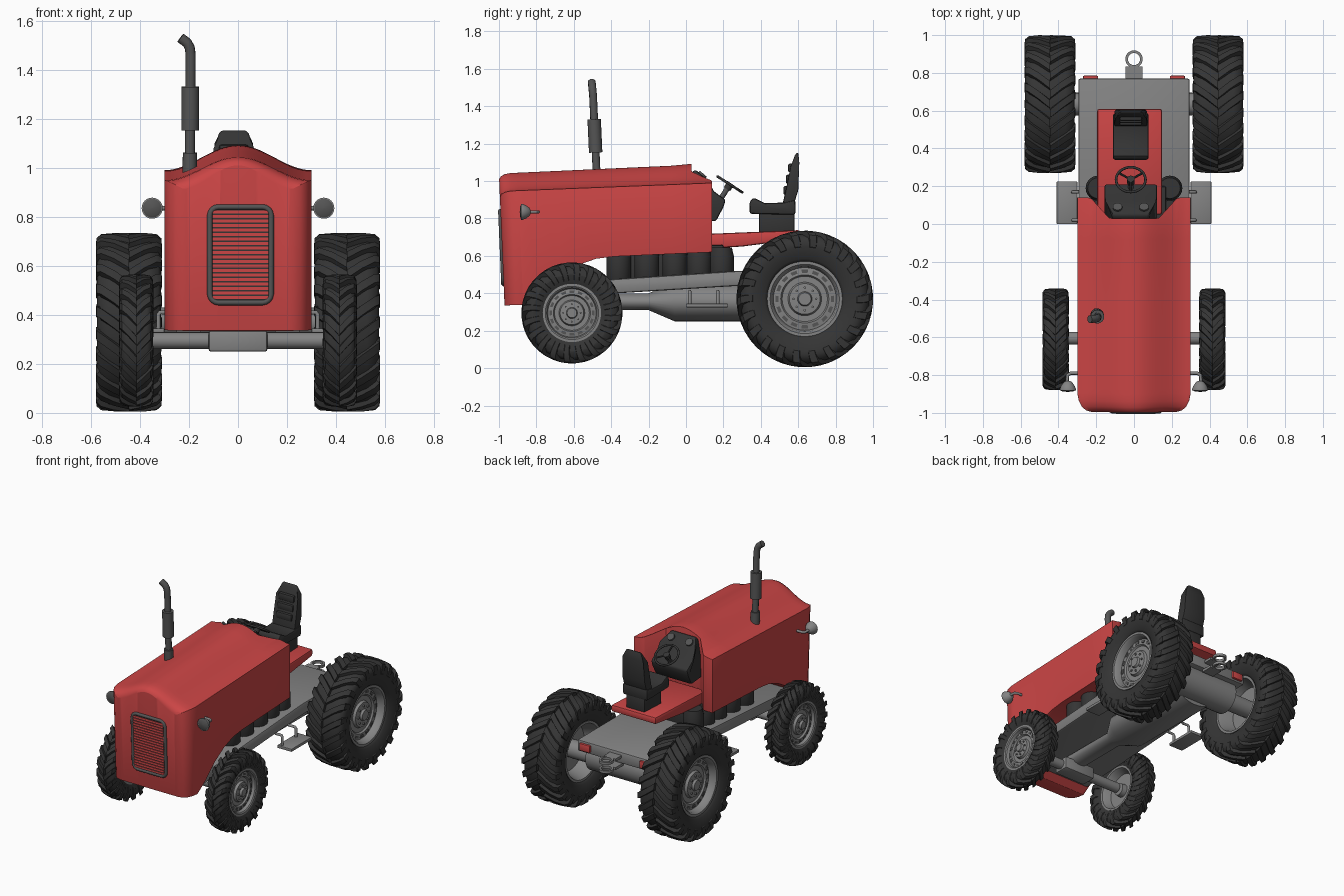
import bpy, bmesh, math
from math import sin, cos, pi, radians
from mathutils import Vector

if "Cube" in bpy.data.objects:
    bpy.data.objects.remove(bpy.data.objects["Cube"])


def material(name, r, g, b):
    m = bpy.data.materials.new(name)
    m.diffuse_color = (r, g, b, 1)
    m.use_nodes = True
    m.node_tree.nodes["Principled BSDF"].inputs["Base Color"].default_value = m.diffuse_color
    return m


RED = material("red_paint", 0.6, 0.06, 0.06)
BLACK = material("black_rubber", 0.035, 0.035, 0.035)
DARK = material("dark_metal", 0.09, 0.09, 0.09)
GREY = material("grey_metal", 0.23, 0.23, 0.23)


def build(name, verts, faces, mat, bevel=0.0, angle=35, segs=2):
    """Mesh object with outward normals, optional bevel, smooth by angle."""
    me = bpy.data.meshes.new(name)
    me.from_pydata([tuple(v) for v in verts], [], faces)
    bm = bmesh.new()
    bm.from_mesh(me)
    bmesh.ops.recalc_face_normals(bm, faces=bm.faces)
    if bevel:
        edges = [e for e in bm.edges if len(e.link_faces) == 2 and e.calc_face_angle() > radians(30)]
        bmesh.ops.bevel(bm, geom=edges, offset=bevel, segments=segs, affect='EDGES', profile=0.5, clamp_overlap=True)
    bm.to_mesh(me)
    bm.free()
    me.materials.append(mat)
    me.shade_smooth()
    me.set_sharp_from_angle(angle=radians(angle))
    ob = bpy.data.objects.new(name, me)
    bpy.context.collection.objects.link(ob)
    return ob


def prism(name, poly, x0, x1, mat, bevel=0.0, taper=lambda y, z: 1.0):
    """Side-view polygon (y, z) extruded across x."""
    n, c, h = len(poly), (x0 + x1) / 2, (x1 - x0) / 2
    verts = [(c + s * h * taper(y, z), y, z) for s in (-1, 1) for y, z in poly]
    faces = [list(range(n)), list(range(n, 2 * n))]
    faces += [(i, (i + 1) % n, n + (i + 1) % n, n + i) for i in range(n)]
    return build(name, verts, faces, mat, bevel)


def box(name, x, y, z, mat, bevel=0.0):
    return prism(name, [(y[0], z[0]), (y[1], z[0]), (y[1], z[1]), (y[0], z[1])], x[0], x[1], mat, bevel)


def lathe(name, prof, centre, axis, mat, segs=32, ring=False, sx=1.0, angle=35):
    """Profile (radius, height) turned around an axis; ring closes the profile on itself."""
    q, c, n = Vector(axis).to_track_quat('Z', 'Y'), Vector(centre), len(prof)
    verts = []
    for k in range(segs):
        a = 2 * pi * k / segs
        for r, h in prof:
            p = c + q @ Vector((r * cos(a), r * sin(a), h))
            verts.append((c.x + (p.x - c.x) * sx, p.y, p.z))
    faces = []
    for k in range(segs):
        a, b = k * n, (k + 1) % segs * n
        faces += [(a + i, a + (i + 1) % n, b + (i + 1) % n, b + i) for i in range(n if ring else n - 1)]
    if not ring:
        faces += [[k * n for k in range(segs)], [k * n + n - 1 for k in range(segs)]]
    return build(name, verts, faces, mat, angle=angle)


def rod(name, a, b, r, mat, segs=20):
    a, b = Vector(a), Vector(b)
    return lathe(name, [(r, 0), (r, (b - a).length)], a, b - a, mat, segs)


def pipe(name, pts, r, mat, cyclic=False):
    cu = bpy.data.curves.new(name, 'CURVE')
    cu.dimensions, cu.bevel_depth, cu.bevel_resolution, cu.use_fill_caps = '3D', r, 3, True
    sp = cu.splines.new('POLY')
    sp.points.add(len(pts) - 1)
    for p, co in zip(sp.points, pts):
        p.co = (*co, 1)
    sp.use_cyclic_u = cyclic
    tmp = bpy.data.objects.new("tmp", cu)
    me = bpy.data.meshes.new_from_object(tmp)
    bpy.data.objects.remove(tmp)
    me.name = name
    me.materials.clear()
    me.materials.append(mat)
    me.shade_smooth()
    me.set_sharp_from_angle(angle=radians(50))
    ob = bpy.data.objects.new(name, me)
    bpy.context.collection.objects.link(ob)


def interp(table, y):
    for (a, va), (b, vb) in zip(table, table[1:]):
        if y <= b:
            return va + (vb - va) * max(0, (y - a) / (b - a))
    return table[-1][1]


# Hood: lofted columns with wheel arch below, arched top and a cowl notch at the back
ARCH = [(-1, .335), (-.87, .34), (-.78, .40), (-.68, .49), (-.58, .55), (-.48, .585), (-.38, .597), (.14, .62)]
WIDTH = [(-1, .225), (-.99, .255), (-.97, .277), (-.94, .292), (-.9, .3), (.14, .3)]
DROP = [(-1, .03), (-.99, .015), (-.97, .005), (-.94, 0), (.14, 0)]
ys = [-1, -.99, -.97, -.94, -.9, -.87, -.78, -.68, -.58, -.48, -.38, -.08, .14]
N = 33
verts, faces = [], []
for y in ys:
    w, t, d = interp(WIDTH, y), (y + 1) / 1.14, interp(DROP, y)
    for top in (1, 0):
        for i in range(N):
            u = -1 + 2 * i / (N - 1)
            zs, zt = .945 + .045 * t - d, 1.04 + .052 * t - d
            z = zs + (zt - zs) * (.5 + .5 * cos(pi * u)) if top else interp(ARCH, y)
            yy = y + (.03 * (1 - (z - .33) / .7) if y <= -.9 else 0)
            if y == ys[-1]:
                yy -= .11 * min(1, max(0, (.23 - abs(w * u)) / .1))
            verts.append((w * u, yy, z))
for s in range(len(ys)):
    o = s * 2 * N
    if s in (0, len(ys) - 1):
        faces += [(o + i, o + i + 1, o + N + i + 1, o + N + i) for i in range(N - 1)]
    if s < len(ys) - 1:
        p = o + 2 * N
        for b in (0, N):
            faces += [(o + b + i, o + b + i + 1, p + b + i + 1, p + b + i) for i in range(N - 1)]
        faces += [(o + e, p + e, p + N + e, o + N + e) for e in (0, N - 1)]
build("hood", verts, faces, RED, bevel=.014, segs=3)


# Grille: dark panel, rounded frame and red slats, leaning with the hood front
def gy(z):
    return -1 + .03 * (1 - (z - .33) / .7)


frame = []
for k, (sx, sz) in enumerate([(1, 1), (-1, 1), (-1, -1), (1, -1)]):
    for j in range(5):
        a = pi / 2 * (k + j / 4)
        x, z = .01 + sx * .09 + .035 * cos(a), .645 + sz * .16 + .035 * sin(a)
        frame.append((x, gy(z) - .002, z))
pipe("grille_frame", frame, .011, DARK, True)
build("grille_panel", [(x, y - .003, z) for x, y, z in frame], [list(range(len(frame)))], BLACK)
for i in range(20):
    z = .47 + i * .0184
    box("grille_slat", (-.105, .125), (gy(z) - .009, gy(z) + .002), (z - .006, z + .006), RED)

# Chassis, engine and transmission
prism("chassis", [(-.85, .37), (.28, .44), (.77, .44), (.77, .52), (.28, .52), (-.85, .445)], -.295, .295, GREY, .012)
prism("engine_block", [(-.42, .45), (.2, .48), (.2, .66), (-.42, .64)], -.17, .17, BLACK, .01)
for s in (-1, 1):
    for y in (-.36, -.21, -.06, .07, .19):
        lathe("engine_cylinder", [(.05, .45), (.066, .48), (.066, .6), (.055, .645)], (s * .19, y, 0), (0, 0, 1), BLACK, 24)
lathe("transmission", [(.045, -.65), (.045, -.2), (.105, -.06), (.105, .62)], (0, 0, .355), (0, 1, 0), GREY, 32, sx=1.5)
rod("front_axle", (-.36, -.605, .295), (.36, -.605, .295), .034, GREY)
box("front_axle_block", (-.12, .12), (-.66, -.55), (.25, .335), GREY, .01)
rod("rear_axle_housing", (-.25, .635, .385), (.25, .635, .385), .11, GREY, 32)
rod("rear_axle", (-.42, .635, .37), (.42, .635, .37), .06, GREY, 24)


# Wheels: lathed tyre and rim, chevron lugs, hub bolts and slots
def wheel(name, s, cx, cy, cz, R, hw, rim, lugs):
    c, ax = (s * cx, cy, cz), (s, 0, 0)
    body = R - .02
    half = [(rim, hw * .72), (rim + .02, hw * .86), ((rim + R) / 2, hw * .96), (body - .045, hw * .97),
            (body - .015, hw * .88), (body, hw * .6)]
    prof = half + [(r, -h) for r, h in reversed(half)]
    lathe(name + "_tyre", prof, c, ax, BLACK, 64, ring=True, angle=50)
    V, F = [], []
    path = [(0, R), (.45, R), (.84, R - .006), (.98, R - .022), (1.0, R - .055), (.985, R - .085)]
    wa = 2 * pi / lugs * .2
    for side in (-1, 1):
        for k in range(lugs):
            base = 2 * pi * (k + (.5 if side > 0 else 0)) / lugs
            o = len(V)
            for j, (f, r) in enumerate(path):
                a = base - .3 * [0, .45, .8, .9, .97, 1][j]
                sink = .03 if j < 3 else .015
                fi = f if j < 3 else f - .1
                for da, rr, ff in ((-wa, r, f), (wa, r, f), (wa * 1.3, r - sink, fi), (-wa * 1.3, r - sink, fi)):
                    V.append((s * cx + side * hw * ff, cy - rr * sin(a + da), cz + rr * cos(a + da)))
            m = len(path)
            F += [(o + 4 * j + q, o + 4 * j + (q + 1) % 4, o + 4 * j + 4 + (q + 1) % 4, o + 4 * j + 4 + q)
                  for j in range(m - 1) for q in range(4)]
            F += [[o + q for q in range(4)], [o + 4 * (m - 1) + q for q in range(4)]]
    build(name + "_lugs", V, F, BLACK)
    d = hw * .42
    prof = [(.001, d + .03), (rim * .17, d + .03), (rim * .2, d + .015), (rim * .42, d + .012), (rim * .46, d - .005),
            (rim * .62, d - .005), (rim * .66, d + .006), (rim * .86, d), (rim * .9, hw * .7), (rim * .95, hw * .78),
            (rim + .006, hw * .78), (rim + .006, -hw * .78), (rim * .95, -hw * .78), (rim * .9, -hw * .6),
            (rim * .8, 0), (rim * .3, 0), (rim * .28, -hw * .5), (.001, -hw * .5)]
    lathe(name + "_rim", prof, c, ax, GREY, 48)
    for k in range(8):
        a = 2 * pi * k / 8
        p = Vector((s * (cx + d), cy + rim * .31 * cos(a), cz + rim * .31 * sin(a)))
        rod(name + "_bolt", p, p + Vector((s * .022, 0, 0)), rim * .035, GREY, 8)
    for k in range(16):
        a0, h = 2 * pi * k / 16, .11
        pts = [(cy + rim * r * cos(a0 + b), cz + rim * r * sin(a0 + b))
               for r, b in ((.72, -h), (.72, h), (.81, h), (.81, -h))]
        xs = sorted((s * (cx + d - .004), s * (cx + d + .006)))
        prism(name + "_slot", pts, xs[0], xs[1], DARK)


for s, side in ((1, "left"), (-1, "right")):
    wheel("rear_wheel_" + side, s, .445, .635, .37, .365, .135, .195, 22)
    wheel("front_wheel_" + side, s, .415, -.61, .295, .27, .07, .15, 20)
    # Headlight on a bent arm
    pipe("headlight_arm", [(s * .28, -.79, .835), (s * .335, -.79, .835), (s * .352, -.8, .835), (s * .355, -.85, .835)], .009, GREY)
    lathe("headlight_shell", [(.008, .045), (.022, .038), (.036, .018), (.043, 0), (.043, -.006)], (s * .35, -.875, .835), (0, 1, 0), GREY, 24)
    lathe("headlight_lens", [(.04, 0), (.03, .006), (.001, .009)], (s * .35, -.88, .835), (0, -1, 0), DARK, 24)
    # Step plate hung on two brackets
    box("step_plate", sorted((s * .3, s * .41)), (0, .225), (.325, .345), GREY, .004)
    for y in (.02, .17):
        pipe("step_bracket", [(s * .27, y, .41), (s * .318, y, .41), (s * .325, y, .4), (s * .325, y, .335)], .009, GREY)
    box("tail_light", sorted((s * .19, s * .27)), (.765, .785), (.455, .505), RED, .005)

# Rear hitch clevis
for z in (.43, .49):
    box("hitch_plate", (-.045, .045), (.75, .835), (z - .009, z + .009), GREY)
    lathe("hitch_eye", [(.032, -.009), (.046, -.009), (.046, .009), (.032, .009)], (0, .873, z), (0, 0, 1), GREY, 28, ring=True)

# Seat deck and seat
prism("seat_deck", [(.05, .635), (.3, .65), (.61, .69), (.61, .738), (.05, .715)], -.195, .148, RED, .012)
X = -.017
box("seat_base", (X - .07, X + .07), (.39, .58), (.72, .84), BLACK, .008)
prism("seat_cushion", [(.34, .825), (.34, .89), (.36, .912), (.42, .882), (.52, .885), (.585, .9), (.585, .82)],
      X - .095, X + .095, BLACK, .012)
prism("seat_back", [(.515, .87), (.535, .96), (.56, 1.08), (.585, 1.145), (.6, 1.155), (.606, 1.1), (.6, .95), (.575, .87)],
      X - .088, X + .088, BLACK, .012, lambda y, z: 1 if z < 1.09 else .62 if z > 1.13 else .95)
for z in (.95, 1.01, 1.07):
    y = .535 + (z - .96) * .21
    box("seat_pad", (X - .06, X + .06), (y - .012, y + .02), (z - .024, z + .024), BLACK, .01)

# Dashboard, dials and steering wheel
prism("dashboard", [(.0, .8), (.02, 1.04), (.05, 1.062), (.12, 1.0), (.15, .945), (.212, .9), (.2, .86), (.16, .785)],
      X - .14, X + .14, BLACK, .012, lambda y, z: .68 if z > 1.03 else 1)
n = Vector((0, .66, .75))
for x in (-.07, .07):
    p = Vector((X + x, .085, 1.03))
    rod("dial", p, p + n * .012, .025, DARK)
ax, hub = Vector((0, .54, .84)), Vector((X, .235, .982))
rod("steering_column", hub - ax * .13, hub, .014, DARK, 16)
rod("steering_hub", hub - ax * .03, hub + ax * .008, .02, BLACK, 16)
e1, e2 = Vector((1, 0, 0)), ax.cross(Vector((1, 0, 0))).normalized()
rim = [hub + .078 * (cos(2 * pi * k / 32) * e1 + sin(2 * pi * k / 32) * e2) for k in range(32)]
pipe("steering_rim", rim, .007, BLACK, True)
for k in (3, 13, 24):
    rod("steering_spoke", hub, rim[k], .006, BLACK, 8)

# Exhaust stack leaning back to front, bent outlet on top
pipe("exhaust_pipe", [(-.197, -.475, .98), (-.193, -.497, 1.46), (-.197, -.5, 1.49), (-.208, -.502, 1.51), (-.235, -.504, 1.53)], .021, DARK)
up = Vector((.004, -.022, .48))
for a, b, r in ((0, .17, .029), (.36, .73, .036)):
    p = Vector((-.197, -.475, .98))
    rod("exhaust_muffler", p + up * a, p + up * b, r, DARK, 24)
